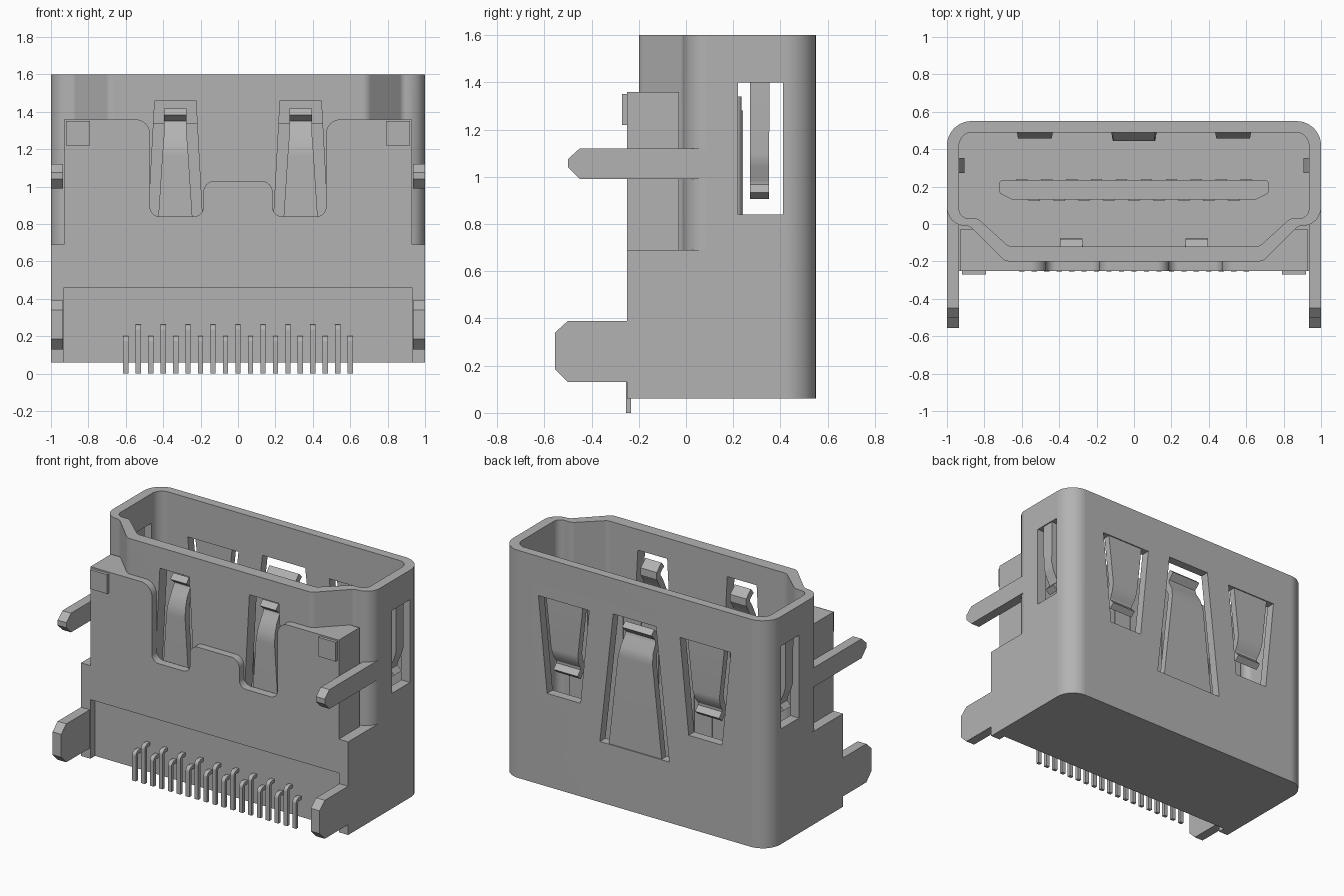
import bpy, bmesh, math
from mathutils import Vector

cube = bpy.data.objects.get("Cube")
if cube:
    bpy.data.objects.remove(cube, do_unlink=True)

steel = bpy.data.materials.new("steel grey")
steel.use_nodes = True
GREY = (0.45, 0.45, 0.45, 1)
steel.diffuse_color = GREY
steel.node_tree.nodes["Principled BSDF"].inputs["Base Color"].default_value = GREY


def make(name, bm):
    bmesh.ops.recalc_face_normals(bm, faces=bm.faces)
    mesh = bpy.data.meshes.new(name)
    bm.to_mesh(mesh)
    bm.free()
    mesh.materials.append(steel)
    ob = bpy.data.objects.new(name, mesh)
    bpy.context.collection.objects.link(ob)
    return ob


def rounded(corners, steps=8):
    """Turn (a, b, radius) corners into an outline with true arcs."""
    out = []
    n = len(corners)
    for i, (a, b, r) in enumerate(corners):
        p = Vector((a, b))
        if r == 0:
            out.append(p)
            continue
        u = (Vector(corners[i - 1][:2]) - p).normalized()
        v = (Vector(corners[(i + 1) % n][:2]) - p).normalized()
        t = r / math.tan(u.angle(v) / 2)
        c = p + (u + v).normalized() * math.hypot(r, t)
        start, end = p + u * t - c, p + v * t - c
        for k in range(steps + 1):
            f = k / steps
            out.append(c + (start * (1 - f) + end * f).normalized() * r)
    return out


def mirrored(half):
    return half + [(-a, b, r) for a, b, r in reversed(half)]


def prism(name, corners, axis, lo, hi):
    """Extrude an outline along an axis between two positions."""
    place = {"x": lambda a, b, t: (t, a, b),
             "y": lambda a, b, t: (a, t, b),
             "z": lambda a, b, t: (a, b, t)}[axis]
    pts = rounded([c if len(c) == 3 else (*c, 0) for c in corners])
    bm = bmesh.new()
    low = [bm.verts.new(place(p.x, p.y, lo)) for p in pts]
    high = [bm.verts.new(place(p.x, p.y, hi)) for p in pts]
    bm.faces.new(low)
    bm.faces.new(high)
    for i in range(len(pts)):
        bm.faces.new((low[i - 1], low[i], high[i], high[i - 1]))
    return make(name, bm)


def box(name, x0, x1, y0, y1, z0, z1):
    return prism(name, [(x0, y0), (x1, y0), (x1, y1), (x0, y1)], "z", z0, z1)


def select(ob):
    bpy.ops.object.select_all(action="DESELECT")
    ob.select_set(True)
    bpy.context.view_layer.objects.active = ob


def combine(ob, other, op):
    mod = ob.modifiers.new("combine", "BOOLEAN")
    mod.object, mod.operation, mod.solver = other, op, "EXACT"
    select(ob)
    bpy.ops.object.modifier_apply(modifier=mod.name)
    bpy.data.objects.remove(other, do_unlink=True)


def smooth(ob):
    select(ob)
    bpy.ops.object.shade_smooth_by_angle(angle=math.radians(30))
    mod = ob.modifiers.new("flat faces", "WEIGHTED_NORMAL")
    mod.keep_sharp = True


def spring(name, pts, place):
    """Bent sheet strip from (depth, height, half width) points."""
    bm = bmesh.new()
    rows = [[bm.verts.new(place(u, d, z)) for u in (-w, w)] for d, z, w in pts]
    for p, q in zip(rows, rows[1:]):
        bm.faces.new((p[0], p[1], q[1], q[0]))
    ob = make(name, bm)
    mod = ob.modifiers.new("thickness", "SOLIDIFY")
    mod.thickness, mod.offset = 0.045, 0
    select(ob)
    bpy.ops.object.modifier_apply(modifier=mod.name)
    smooth(ob)


def taper(cx, bottom, top, wb, wt):
    return [(cx - wb, bottom), (cx + wb, bottom), (cx + wt, top), (cx - wt, top)]


# Shell: socket outline standing on a squared lower block
outer = mirrored([(1, 0.55, 0.13), (1, -0.01, 0.098), (0.88, -0.01, 0.045), (0.69, -0.2, 0.06)])
inner = mirrored([(0.935, 0.49, 0.07), (0.935, 0.03, 0.05), (0.835, 0.03, 0.05), (0.67, -0.12, 0.05)])
shell = prism("shell", outer, "z", 0.06, 1.6)
combine(shell, prism("base", mirrored([(1, 0.55, 0.13), (1, -0.25, 0)]), "z", 0.06, 0.69), "UNION")

# Spring windows in the front, back and sides
combine(shell, prism("cut", taper(0, 0.47, 1.36, 0.26, 0.16), "y", 0.4, 0.7), "DIFFERENCE")
for s in (-1, 1):
    combine(shell, prism("cut", taper(s * 0.335, 0.72, 1.46, 0.15, 0.11), "y", -0.24, -0.05), "DIFFERENCE")
    combine(shell, prism("cut", taper(s * 0.53, 0.69, 1.335, 0.125, 0.19), "y", 0.4, 0.7), "DIFFERENCE")
    combine(shell, prism("cut", taper(0.315, 0.84, 1.4, 0.095, 0.095), "x", s * 0.88, s * 1.1), "DIFFERENCE")

# Notched front plate with filled corners
plate = mirrored([(0.93, 0.6, 0), (0.93, 1.36, 0), (0.47, 1.36, 0.08), (0.47, 0.84, 0.05),
                  (0.185, 0.84, 0.05), (0.185, 1.03, 0.06)])
combine(shell, prism("plate", plate, "y", -0.25, -0.195), "UNION")
for s in (-1, 1):
    corner = [(s * 0.93, -0.25), (s * 0.93, -0.03), (s * 0.85, -0.03), (s * 0.68, -0.19), (s * 0.64, -0.25)]
    combine(shell, prism("corner", corner, "z", 0.6, 1.36), "UNION")

    # Board pegs
    upper = [(0.09, 0.99), (0.09, 1.12), (-0.45, 1.12), (-0.5, 1.075), (-0.5, 1.04), (-0.45, 0.99)]
    lower = [(-0.2, 0.13), (-0.2, 0.39), (-0.5, 0.39), (-0.555, 0.34), (-0.555, 0.185), (-0.5, 0.13)]
    for peg in (upper, lower):
        combine(shell, prism("peg", peg, "x", s * 0.935, s), "UNION")

# Hollow socket and pin recess
combine(shell, prism("cavity", inner, "z", 0.3, 1.7), "DIFFERENCE")
combine(shell, box("recess", -0.93, 0.93, -0.3, -0.2, 0, 0.46), "DIFFERENCE")
smooth(shell)

# Corner pads and retaining springs
for s, side in ((-1, "right"), (1, "left")):
    x = s * 0.855
    box(f"corner_pad_{side}", x - 0.065, x + 0.065, -0.27, -0.24, 1.22, 1.35)
    spring(f"front_spring_{side}",
           [(0.035, 0.7, 0.1), (0.035, 1.16, 0.07), (0.045, 1.22, 0.065), (0.07, 1.28, 0.06),
            (0.1, 1.33, 0.06), (0.1, 1.36, 0.06), (0.055, 1.4, 0.06)],
           lambda u, d, z: (s * 0.335 + u, -0.2 + d, z))
    spring(f"back_spring_{side}",
           [(0.03, 1.36, 0.14), (0.03, 1.0, 0.1), (0.045, 0.95, 0.095), (0.07, 0.91, 0.09),
            (0.07, 0.88, 0.09), (0.035, 0.84, 0.09)],
           lambda u, d, z: (s * 0.53 + u, 0.55 - d, z))
    spring(f"side_spring_{side}",
           [(0.03, 1.42, 0.042), (0.03, 1.1, 0.04), (0.045, 1.05, 0.04), (0.072, 0.99, 0.04),
            (0.072, 0.96, 0.04), (0.04, 0.92, 0.04)],
           lambda u, d, z: (s * (1 - d), 0.312 + u, z))

spring("back_spring_centre",
       [(0.03, 0.45, 0.2), (0.03, 1.08, 0.13), (0.045, 1.14, 0.12), (0.08, 1.2, 0.115),
        (0.085, 1.24, 0.11), (0.04, 1.29, 0.11)],
       lambda u, d, z: (u, 0.55 - d, z))

# Contact tongue with its strips
tongue = mirrored([(0.72, 0.235, 0.02), (0.72, 0.165, 0.02), (0.65, 0.13, 0.02)])
smooth(prism("tongue", tongue, "z", 0.28, 1.34))
for i in range(19):
    x = (i - 9) / 15
    y = 0.232 if i % 2 == 0 else 0.124
    box(f"contact_{i + 1}", x - 0.03, x + 0.03, y, y + 0.009, 0.28, 1.28)

    # Solder pins, alternating tall and short
    top = 0.2 if i % 2 == 0 else 0.262
    hook = [(-0.18, top, 0), (-0.255, top, 0.03), (-0.255, 0, 0), (-0.233, 0, 0),
            (-0.233, top - 0.022, 0.01), (-0.18, top - 0.022, 0)]
    smooth(prism(f"pin_{i + 1}", hook, "x", x - 0.014, x + 0.014))
